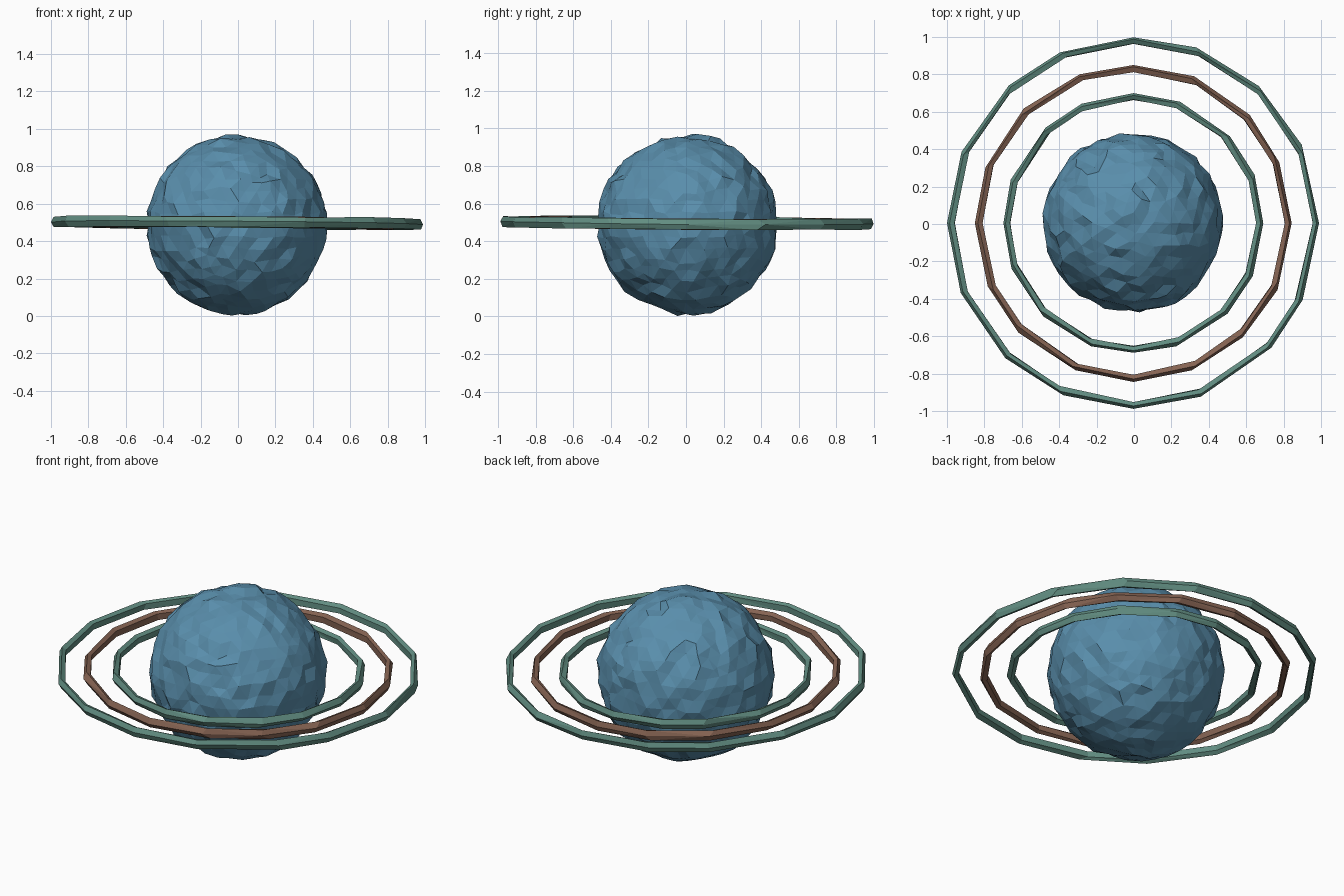
import bpy, bmesh, math, random
from mathutils import Vector

if "Cube" in bpy.data.objects:
    bpy.data.objects.remove(bpy.data.objects["Cube"])

random.seed(7)


def material(name, rgb):
    m = bpy.data.materials.new(name)
    m.diffuse_color = (*rgb, 1)
    m.use_nodes = True
    m.node_tree.nodes["Principled BSDF"].inputs["Base Color"].default_value = m.diffuse_color
    return m


blue = material("planet blue", (0.10, 0.27, 0.41))
teal = material("ring teal", (0.12, 0.265, 0.22))
brown = material("ring brown", (0.235, 0.125, 0.085))


def finish(name, bm, mat):
    bmesh.ops.recalc_face_normals(bm, faces=bm.faces)
    mesh = bpy.data.meshes.new(name)
    bm.to_mesh(mesh)
    bm.free()
    mesh.materials.append(mat)
    ob = bpy.data.objects.new(name, mesh)
    bpy.context.collection.objects.link(ob)
    return ob


def jitter(amount):
    return Vector([random.uniform(-amount, amount) for _ in range(3)])


# Rocky planet: faceted icosphere with random surface bumps
bm = bmesh.new()
bmesh.ops.create_icosphere(bm, subdivisions=4, radius=0.476)
for v in bm.verts:
    v.co += jitter(0.013)
low = min(v.co.z for v in bm.verts)
bmesh.ops.translate(bm, verts=bm.verts, vec=(-0.006, 0.01, 0.002 - low))
finish("planet", bm, blue)


# Rough, very slightly tilted ring with a slim five-sided section
def ring(name, radius, mat, segments=16, sides=5):
    bm = bmesh.new()
    loops = []
    for i in range(segments):
        # keep the quarter points steady, loosen the spacing between them
        loose = 0.0 if i % 4 == 0 else 0.05
        a = math.tau * i / segments + random.uniform(-loose, loose)
        loop = []
        for j in range(sides):
            b = math.tau * j / sides
            r = radius + 0.021 * math.cos(b) + random.uniform(-0.003, 0.003)
            aa = a + random.uniform(-loose, loose) * 0.6
            x, y = r * math.cos(aa), r * math.sin(aa)
            z = 0.497 - 0.007 * x - 0.007 * y + 0.030 * math.sin(b)
            z += random.uniform(-0.003, 0.003)
            loop.append(bm.verts.new((x - 0.003, y + 0.005, z)))
        loops.append(loop)
    for i in range(segments):
        p, q = loops[i], loops[(i + 1) % segments]
        for j in range(sides):
            k = (j + 1) % sides
            bm.faces.new((p[j], q[j], q[k], p[k]))
    bmesh.ops.triangulate(bm, faces=bm.faces)
    finish(name, bm, mat)


ring("outer_ring", 0.974, teal)
ring("middle_ring", 0.826, brown)
ring("inner_ring", 0.675, teal)
